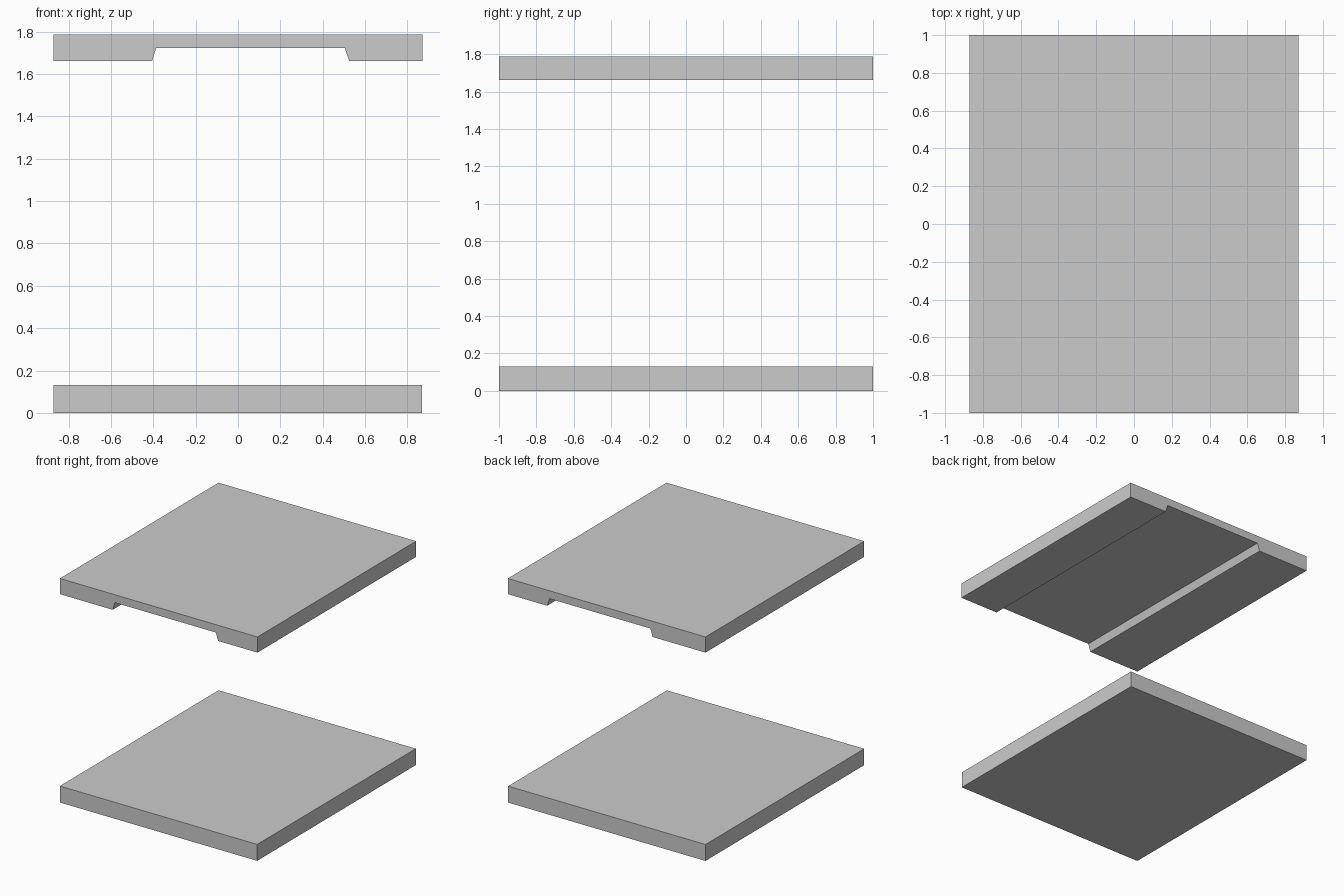
import bpy
import bmesh

if "Cube" in bpy.data.objects:
    bpy.data.objects.remove(bpy.data.objects["Cube"])


def extruded_slab(name, profile, y0=-1.0, y1=1.0):
    """Extrude an x/z outline from front to back."""
    bm = bmesh.new()
    face = bm.faces.new([bm.verts.new((x, y0, z)) for x, z in profile])
    result = bmesh.ops.extrude_face_region(bm, geom=[face])
    moved = [g for g in result["geom"] if isinstance(g, bmesh.types.BMVert)]
    bmesh.ops.translate(bm, verts=moved, vec=(0, y1 - y0, 0))
    bmesh.ops.recalc_face_normals(bm, faces=bm.faces)
    mesh = bpy.data.meshes.new(name)
    bm.to_mesh(mesh)
    bm.free()
    obj = bpy.data.objects.new(name, mesh)
    bpy.context.collection.objects.link(obj)
    return obj


HALF = 0.872

# Plain lower slab
extruded_slab("lower_slab", [(-HALF, 0), (0.869, 0), (0.869, 0.131), (-HALF, 0.131)])

# Upper slab with a sloped-sided channel along its underside
extruded_slab("upper_slab", [
    (-HALF, 1.662), (-0.406, 1.662), (-0.386, 1.724),
    (0.504, 1.724), (0.525, 1.662), (HALF, 1.662),
    (HALF, 1.787), (-HALF, 1.787),
])
